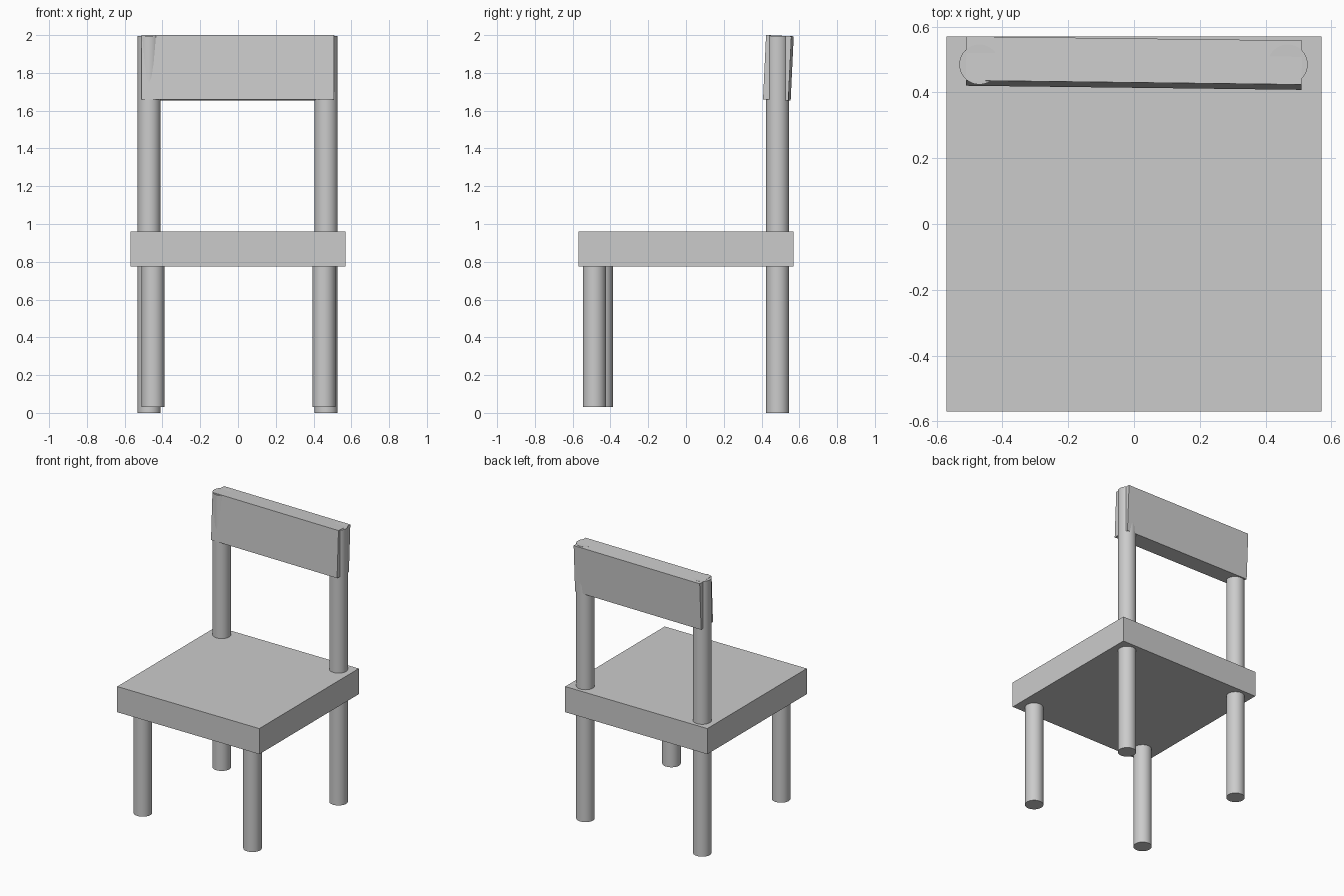
import bpy
from math import radians

if "Cube" in bpy.data.objects:
    bpy.data.objects.remove(bpy.data.objects["Cube"])


def box(name, loc, size, rot=(0, 0, 0)):
    bpy.ops.mesh.primitive_cube_add(size=1, location=loc)
    ob = bpy.context.object
    ob.name = name
    ob.scale = size
    bpy.ops.object.transform_apply(location=False, rotation=False, scale=True)
    ob.rotation_euler = [radians(a) for a in rot]
    return ob


def post(name, x, y, z0, z1, r=0.061):
    bpy.ops.mesh.primitive_cylinder_add(
        vertices=32, radius=r, depth=z1 - z0, location=(x, y, (z0 + z1) / 2))
    ob = bpy.context.object
    ob.name = name
    bpy.ops.object.shade_smooth_by_angle(angle=radians(30))
    return ob


# Seat slab
box("seat", (0, 0, 0.867), (1.14, 1.14, 0.186))

# Full-height back posts
post("back_post_left", -0.47, 0.485, 0, 1.996)
post("back_post_right", 0.467, 0.485, 0, 1.996)

# Short front legs, slightly uneven and stopping just above the ground
post("front_leg_left", -0.45, -0.448, 0.03, 0.87)
post("front_leg_right", 0.456, -0.485, 0.03, 0.87)

# Backrest board, leaning back and slightly twisted
box("backrest", (0, 0.489, 1.827), (1.02, 0.134, 0.34), (-2.7, 0, -0.7))
